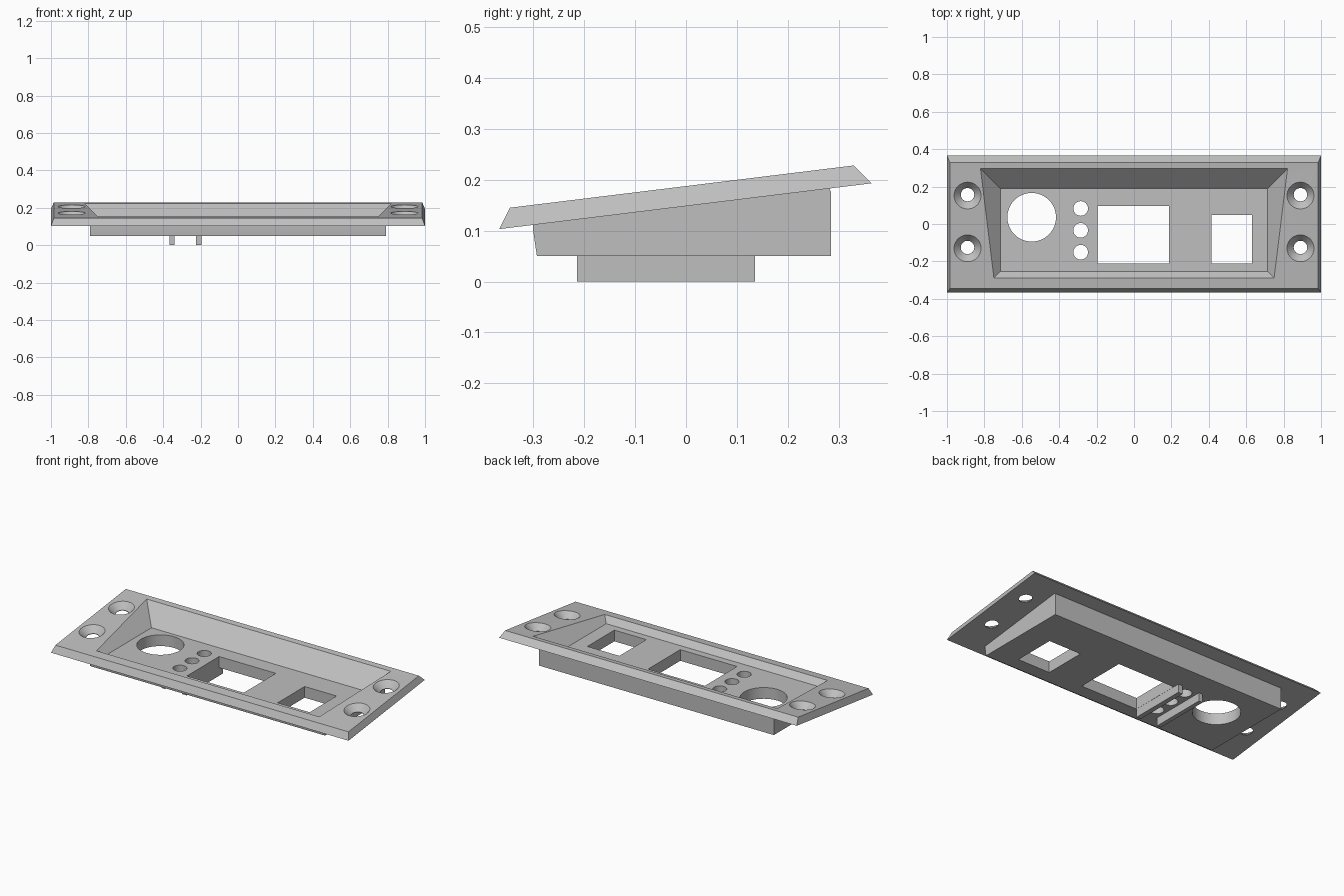
import bpy, bmesh, math
from mathutils import Matrix

if "Cube" in bpy.data.objects:
    bpy.data.objects.remove(bpy.data.objects["Cube"])

grey = bpy.data.materials.new("light grey plastic")
grey.diffuse_color = (0.52, 0.52, 0.52, 1)
grey.use_nodes = True
grey.node_tree.nodes["Principled BSDF"].inputs["Base Color"].default_value = grey.diffuse_color
SLOPE = (0.228 - 0.145) / (0.33 + 0.346)
TILT = math.atan(SLOPE)


def top_z(y):
    return 0.145 + SLOPE * (y + 0.346)


def make(name, bm):
    bmesh.ops.recalc_face_normals(bm, faces=bm.faces)
    me = bpy.data.meshes.new(name)
    bm.to_mesh(me)
    bm.free()
    me.materials.append(grey)
    ob = bpy.data.objects.new(name, me)
    bpy.context.collection.objects.link(ob)
    return ob


def prism(name, profile):
    """Solid along x from profile points (y, z, half width)."""
    bm = bmesh.new()
    left = [bm.verts.new((-w, y, z)) for y, z, w in profile]
    right = [bm.verts.new((w, y, z)) for y, z, w in profile]
    bm.faces.new(left)
    bm.faces.new(right[::-1])
    n = len(profile)
    for i in range(n):
        j = (i + 1) % n
        bm.faces.new((left[i], right[i], right[j], left[j]))
    return make(name, bm)


def box(name, x0, x1, y0, y1, z0, z1, flare=0.0):
    """Box whose top is grown outward by flare on all sides."""
    bm = bmesh.new()
    bmesh.ops.create_cube(bm, size=1)
    for v in bm.verts:
        up = v.co.z > 0
        f = flare if up else 0
        v.co = (x1 + f if v.co.x > 0 else x0 - f,
                y1 + f if v.co.y > 0 else y0 - f,
                z1 if up else z0)
    return make(name, bm)


def lathe(name, rings, matrix, sides=64):
    """Round cutter from (radius, height) rings."""
    bm = bmesh.new()
    loops = [[bm.verts.new((r * math.cos(2 * math.pi * i / sides),
                            r * math.sin(2 * math.pi * i / sides), h))
              for i in range(sides)] for r, h in rings]
    for a, b in zip(loops, loops[1:]):
        for i in range(sides):
            j = (i + 1) % sides
            bm.faces.new((a[i], a[j], b[j], b[i]))
    bm.faces.new(loops[0][::-1])
    bm.faces.new(loops[-1])
    bm.transform(matrix)
    return make(name, bm)


def combine(target, tool, operation):
    mod = target.modifiers.new(operation.lower(), 'BOOLEAN')
    mod.operation = operation
    mod.solver = 'EXACT'
    mod.object = tool
    bpy.context.view_layer.objects.active = target
    bpy.ops.object.modifier_apply(modifier=mod.name)
    bpy.data.objects.remove(tool, do_unlink=True)


# Sloped face plate with bevelled rim, joined to the housing below
panel = prism("face_panel", [(-0.367, 0.103, 1.0), (-0.346, 0.145, 0.985),
                             (0.33, 0.228, 0.985), (0.365, 0.193, 1.0)])
housing = prism("housing", [(-0.293, 0.05, 0.79), (-0.301, 0.105, 0.79),
                            (-0.301, 0.125, 0.79), (0.278, 0.189, 0.79),
                            (0.285, 0.176, 0.79), (0.285, 0.05, 0.79)])
combine(panel, housing, 'UNION')

# Recess with 45 degree walls and a level floor
combine(panel, box("recess", -0.715, 0.715, -0.255, 0.19, 0.118, 0.318, 0.2),
        'DIFFERENCE')

# Rectangular and round openings in the recess floor
for x0, x1, y1 in ((-0.195, 0.187, 0.097), (0.415, 0.63, 0.047)):
    combine(panel, box("window", x0, x1, -0.212, y1, -0.1, 0.3), 'DIFFERENCE')
for x, y, r in ((-0.547, 0.036, 0.13), (-0.285, 0.083, 0.039),
                (-0.285, -0.034, 0.039), (-0.285, -0.151, 0.039)):
    combine(panel, lathe("round_hole", [(r, -0.1), (r, 0.3)],
                         Matrix.Translation((x, y, 0))), 'DIFFERENCE')

# Countersunk screw holes, square to the sloped face
for x in (-0.89, 0.89):
    for y in (-0.13, 0.152):
        place = Matrix.Translation((x, y, top_z(y))) @ Matrix.Rotation(TILT, 4, 'X')
        combine(panel, lathe("screw_hole", [(0.036, -0.1), (0.036, -0.036),
                                            (0.072, 0.0), (0.072, 0.05)], place),
                'DIFFERENCE')

bpy.context.view_layer.objects.active = panel
panel.select_set(True)
bpy.ops.object.shade_smooth_by_angle(angle=math.radians(20))

# Two ribs beneath, either side of the small holes
for name, x0, x1 in (("left_rib", -0.366, -0.34), ("right_rib", -0.225, -0.196)):
    box(name, x0, x1, -0.214, 0.136, 0.0, 0.052)
